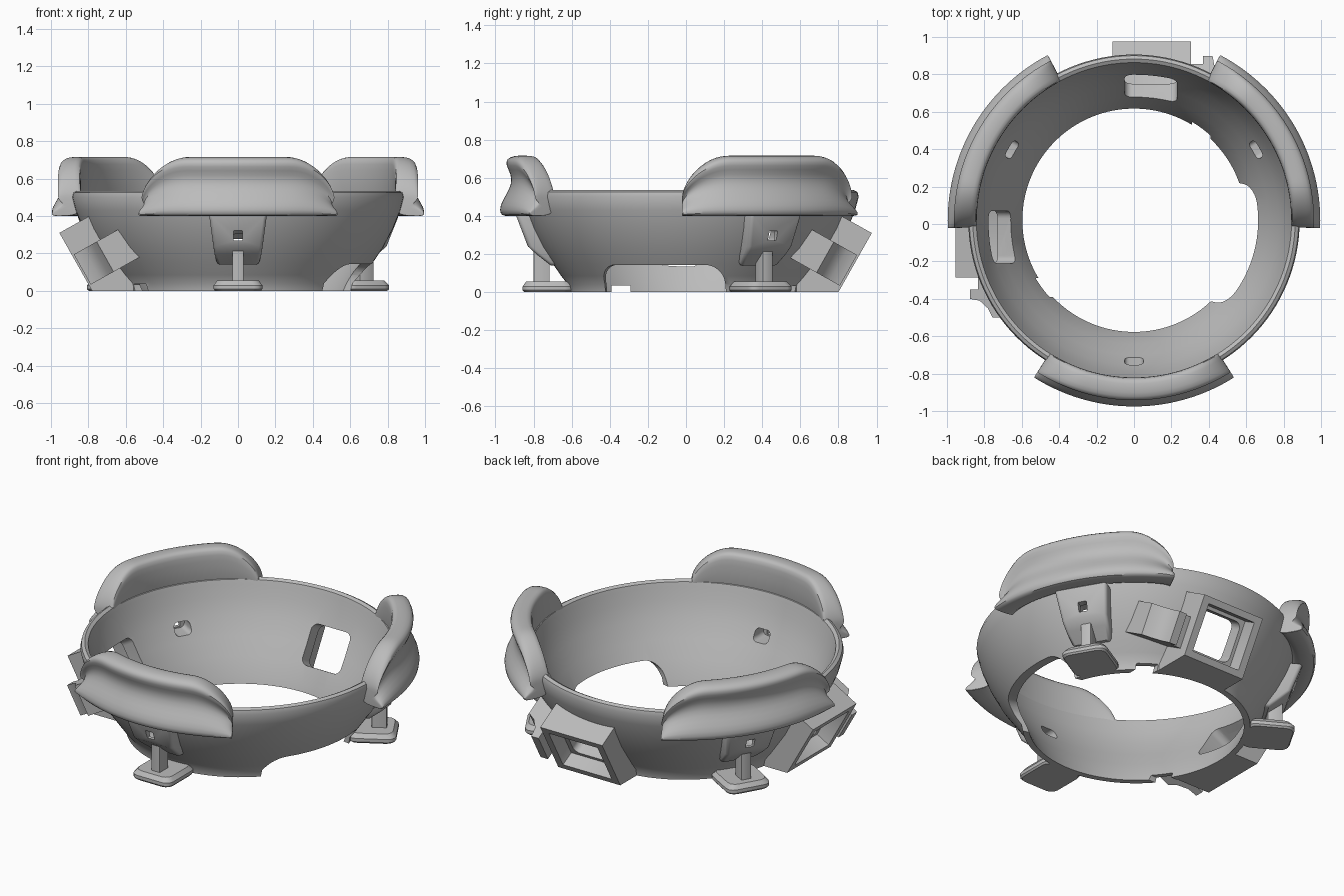
import bpy, bmesh
from math import sin, cos, pi, radians
from mathutils import Vector, Matrix

if "Cube" in bpy.data.objects:
    bpy.data.objects.remove(bpy.data.objects["Cube"])

grey = bpy.data.materials.new("mid_grey")
grey.use_nodes = True
GREY = (0.5, 0.5, 0.5, 1)
grey.diffuse_color = GREY
grey.node_tree.nodes["Principled BSDF"].inputs["Base Color"].default_value = GREY
CENTRE = Vector((0, 0.02, 0))
parts = []


def loft(name, sections, closed=False, M=None):
    """Skin a row of equal-length point loops; ends are capped unless closed."""
    bm = bmesh.new()
    rows = [[bm.verts.new(p) for p in s] for s in sections]
    n = len(rows[0])
    for i in range(len(rows) if closed else len(rows) - 1):
        a, b = rows[i], rows[(i + 1) % len(rows)]
        for j in range(n):
            k = (j + 1) % n
            bm.faces.new((a[j], a[k], b[k], b[j]))
    if not closed:
        bm.faces.new(rows[0])
        bm.faces.new(rows[-1])
    if M:
        bm.transform(M)
    bmesh.ops.recalc_face_normals(bm, faces=bm.faces)
    me = bpy.data.meshes.new(name)
    bm.to_mesh(me)
    bm.free()
    me.materials.append(grey)
    ob = bpy.data.objects.new(name, me)
    bpy.context.collection.objects.link(ob)
    parts.append(ob)
    return ob


def prism(name, pts, axis, lo, hi, M):
    """Extrude a 2D outline along one axis of frame M."""
    def at(p, c):
        v = list(p)
        v.insert(axis, c)
        return v
    return loft(name, [[at(p, c) for p in pts] for c in (lo, hi)], M=M)


def rrect(x0, x1, y0, y1, r, steps=6):
    out = []
    corners = ((x1 - r, y1 - r), (x0 + r, y1 - r), (x0 + r, y0 + r), (x1 - r, y0 + r))
    for q, (cx, cy) in enumerate(corners):
        for i in range(steps + 1):
            a = (q + i / steps) * pi / 2
            out.append((cx + r * cos(a), cy + r * sin(a)))
    return out


def apply_mods(ob):
    dg = bpy.context.evaluated_depsgraph_get()
    dg.update()
    me = bpy.data.meshes.new_from_object(ob.evaluated_get(dg))
    ob.modifiers.clear()
    ob.data = me


def cut(ob, cutter):
    m = ob.modifiers.new("cut", "BOOLEAN")
    m.operation, m.solver, m.object = "DIFFERENCE", "EXACT", cutter
    bpy.context.view_layer.update()
    apply_mods(ob)


def discard(*obs):
    for ob in obs:
        parts.remove(ob)
        bpy.data.objects.remove(ob)


def frame(tan, rad, origin=CENTRE, up=(0, 0, 1)):
    M = Matrix((tan, rad, up)).transposed().to_4x4()
    M.translation = origin
    return M


def polar(deg):
    a = radians(deg)
    return frame((-sin(a), cos(a), 0), (cos(a), sin(a), 0))


# Bowl-shaped ring
INNER = [(.597, 0), (.612, .04), (.662, .14), (.72, .235), (.775, .335),
         (.815, .43), (.835, .50), (.843, .525)]
OUTER = [(.862, .535), (.88, .525), (.886, .50), (.868, .43), (.83, .335),
         (.775, .23), (.72, .15), (.675, .085), (.64, .04), (.632, 0)]
SEG = 128
ring = loft("bowl_ring", [[polar(360 * i / SEG) @ Vector((0, r, z)) for r, z in INNER + OUTER]
                          for i in range(SEG)], closed=True)

# Helper solid that trims attached parts inside the wall thickness
levels = [(.607, -.1)] + [(r + .01, z) for r, z in INNER] + [(.853, .9)]
cavity = loft("cavity", [[polar(360 * i / SEG) @ Vector((0, r, z)) for i in range(SEG)]
                         for r, z in levels])

# Side opening at the bottom edge
notch = prism("notch", rrect(-.325, .325, -.2, .143, .08), 1, .4, 1, polar(-13.5))
cut(ring, notch)
discard(notch)

# Three flared lips
LIP = [(.86, .42), (.91, .40), (.975, .398), (.997, .41), (.997, .455), (.965, .51),
       (.935, .565), (.938, .62), (.966, .665), (.962, .70), (.925, .716), (.87, .717),
       (.843, .708), (.840, .65), (.841, .56), (.855, .49)]
HALF, LOW, TOP = 32.5, .40, .717


def lip_section(u):
    e = max(0, (abs(u) - .55) / .45)
    top = .50 + (TOP - .50) * max(0, 1 - e ** 1.7) ** (1 / 1.7)
    k = (top - LOW) / (TOP - LOW)
    M = polar(HALF * u)
    M.translation = (0, 0, 0)
    return [M @ Vector((0, r, LOW + (z - LOW) * k)) for r, z in LIP]


# Three feet with their holders, one under each lip
for label, deg in (("front", -90), ("left", 30), ("right", 150)):
    M = polar(deg)
    turn = Matrix.Translation(CENTRE) @ Matrix.Rotation(radians(deg), 4, "Z")
    lip = loft(label + "_lip", [lip_section(sin(pi / 2 * (i / 16 - 1))) for i in range(33)], M=turn)
    lip.modifiers.new("round", "SUBSURF").levels = 1
    apply_mods(lip)

    rows = ((.11, .73, .14), (.125, .80, .195), (.132, .85, .24), (.155, .915, .41))
    holder = loft(label + "_foot_holder",
                  [[(-w, .5, z), (w, .5, z), (w, r, z), (-w, r, z)] for w, r, z in rows], M=M)
    bev = holder.modifiers.new("soft", "BEVEL")
    bev.width, bev.segments, bev.angle_limit = .018, 3, radians(40)
    apply_mods(holder)
    cut(holder, cavity)
    peg_hole = prism("peg_hole", rrect(-.025, .025, .27, .322, .004, 2), 1, .5, 1.1, M)
    slot = prism("slot", rrect(-.05, .05, .262, .332, .025), 1, .5, .84, M)
    for c in (peg_hole, slot):
        cut(ring, c)
        cut(holder, c)
    discard(peg_hole, slot)

    prism(label + "_foot_stem", rrect(-.03, .03, .735, .82, .005, 2), 2, .045, .22, M)
    plate = [[(*p, z) for p in rrect(-.13 + d, .13 - d, .61 + d, .877 - d, .045, 3)]
             for d, z in ((.008, 0), (0, .01), (0, .03), (.018, .055))]
    loft(label + "_foot_plate", plate, M=M)

# Two tilted window housings with clips, mirrored about the diagonal
SLOPE = Vector((.49, .872))
for label, tan, rad in (("back", (1, 0, 0), (0, 1, 0)), ("right", (0, -1, 0), (-1, 0, 0))):
    M = frame(tan, rad)
    tilt = M @ frame((1, 0, 0), (0, SLOPE.y, -SLOPE.x), (0, .867, .155), (0, SLOPE.x, SLOPE.y))
    outline = [(.955, .31), (.78, 0), (.56, 0), (.56, .3), (.606, .506)]
    housing = prism(label + "_window_housing", outline, 0, -.115, .305, M)
    cut(housing, cavity)
    recess = prism("recess", rrect(-.07, .26, -.14, .14, .004, 2), 1, -.09, .1, tilt)
    window = prism("window", rrect(-.05, .23, -.12, .12, .04), 1, -.4, .1, tilt)
    cut(housing, recess)
    cut(housing, window)
    cut(ring, window)
    discard(recess, window)

    # Hooked clip beside the housing
    hook = [(.30, -.4), (.30, -.06), (.37, -.06), (.37, -.01), (.42, -.01), (.43, -.07),
            (.47, -.12), (.52, -.15), (.52, -.4)]
    clip = prism(label + "_clip", hook, 2, -.145, .04, tilt)
    cut(clip, cavity)
    gap = prism("gap", rrect(.31, .41, -.1, .036, .004, 2), 1, .35, .75, M)
    cut(ring, gap)
    discard(gap)

discard(cavity)

# Smooth shading with crisp edges
bpy.ops.object.select_all(action="DESELECT")
for ob in parts:
    ob.select_set(True)
bpy.context.view_layer.objects.active = ring
bpy.ops.object.shade_smooth_by_angle(angle=radians(35))
